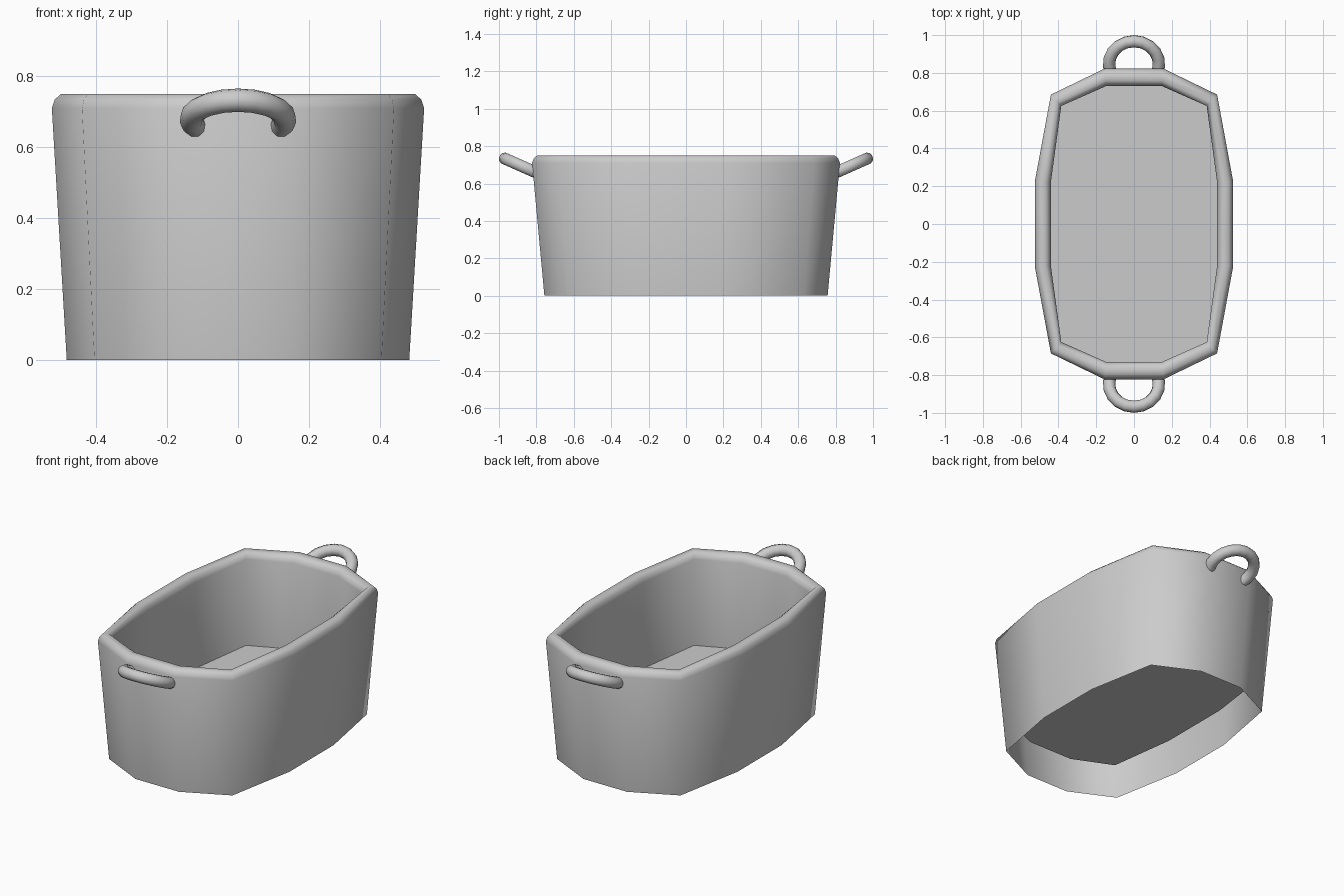
import bpy
from math import sin, cos, pi, radians
from mathutils import Vector

if "Cube" in bpy.data.objects:
    bpy.data.objects.remove(bpy.data.objects["Cube"])

def loft(name, rings, cap_start=False, cap_end=False, angle=62):
    """Skin a list of equal-length closed rings."""
    n = len(rings[0])
    verts = [p for r in rings for p in r]
    faces = [(i*n + k, i*n + (k+1) % n, (i+1)*n + (k+1) % n, (i+1)*n + k)
             for i in range(len(rings) - 1) for k in range(n)]
    last = (len(rings) - 1) * n
    if cap_start:
        faces.append(tuple(reversed(range(n))))
    if cap_end:
        faces.append(tuple(range(last, last + n)))
    mesh = bpy.data.meshes.new(name)
    mesh.from_pydata(verts, [], faces)
    obj = bpy.data.objects.new(name, mesh)
    bpy.context.collection.objects.link(obj)
    bpy.ops.object.select_all(action='DESELECT')
    obj.select_set(True)
    bpy.context.view_layer.objects.active = obj
    bpy.ops.object.shade_smooth_by_angle(angle=radians(angle))
    return obj

# Twelve-sided outlines, one quarter each, mirrored counter-clockwise
OUTER = [(0.525, 0.225), (0.44, 0.685), (0.155, 0.823)]
INNER = [(0.44, 0.222), (0.385, 0.625), (0.148, 0.73)]

def outline(t, z, s=1.0):
    q = [((a[0]*(1-t) + b[0]*t) * s, (a[1]*(1-t) + b[1]*t) * s)
         for a, b in zip(OUTER, INNER)]
    half = q + [(-x, y) for x, y in reversed(q)]
    return [(x, y, z) for x, y in half + [(-x, -y) for x, y in half]]

# Tub: flared outer wall open below, rounded rim, upright inner wall, raised floor
profile = [(0, 0, 0.92), (0, 0.71, 1), (0.1, 0.735, 1), (0.3, 0.75, 1),
           (0.7, 0.75, 1), (0.9, 0.735, 1), (1, 0.71, 1), (1, 0.2, 1)]
loft("tub", [outline(*p) for p in profile], cap_end=True)

# Handles: tilted ring arcs whose ends sink into the wall
def handle(name, side):
    tilt, R, r = radians(24), 0.132, 0.033
    centre = Vector((0, 0.847 * side, 0.679))
    ax = Vector((side, 0, 0))
    out = Vector((0, side * cos(tilt), sin(tilt)))
    up = ax.cross(out)
    rings, steps, sides = [], 12, 10
    for i in range(steps + 1):
        a = radians(-25 + 230 * i / steps)
        d = ax * cos(a) + out * sin(a)
        rings.append([centre + d * (R + r * cos(2*pi*k/sides)) - up * (r * sin(2*pi*k/sides))
                      for k in range(sides)])
    loft(name, rings, True, True)

handle("back_handle", 1)
handle("front_handle", -1)
